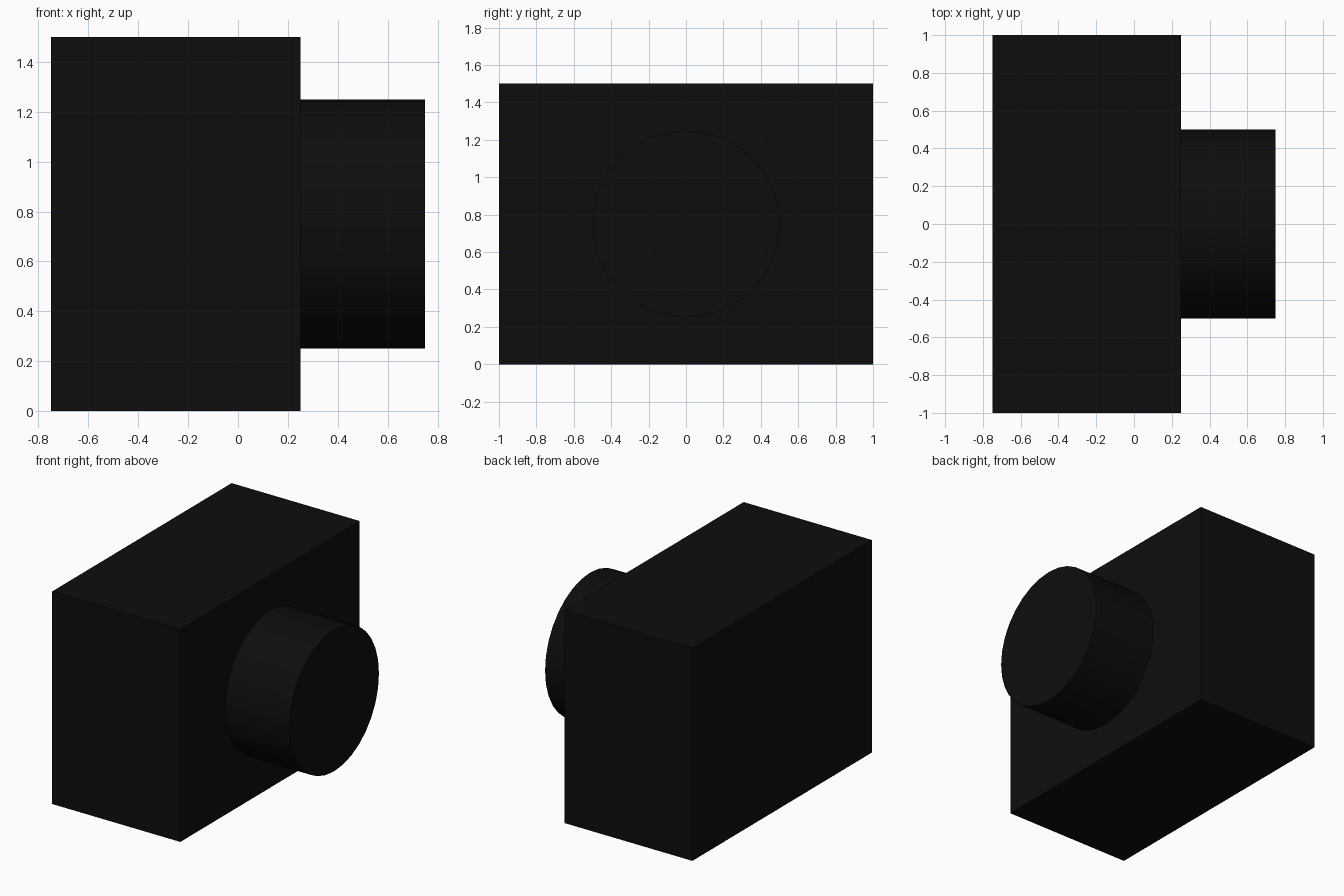
import bpy
import math

default = bpy.data.objects.get("Cube")
if default:
    bpy.data.objects.remove(default, do_unlink=True)

# Single near-black finish
black = bpy.data.materials.new("matte_black")
black.use_nodes = True
colour = (0.004, 0.004, 0.004, 1.0)
black.diffuse_color = colour
black.node_tree.nodes["Principled BSDF"].inputs["Base Color"].default_value = colour


def finish(name):
    obj = bpy.context.object
    obj.name = name
    obj.data.materials.append(black)
    return obj


# Box body
bpy.ops.mesh.primitive_cube_add(size=1, location=(-0.25, 0, 0.75))
body = finish("camera_body")
body.scale = (1, 2, 1.5)
bpy.ops.object.transform_apply(location=False, rotation=False, scale=True)

# Round barrel standing out from the wide side
bpy.ops.mesh.primitive_cylinder_add(
    vertices=32, radius=0.5, depth=0.5,
    location=(0.5, 0, 0.75), rotation=(0, math.pi / 2, 0))
finish("lens_barrel")
bpy.ops.object.shade_smooth_by_angle(angle=math.radians(30))
